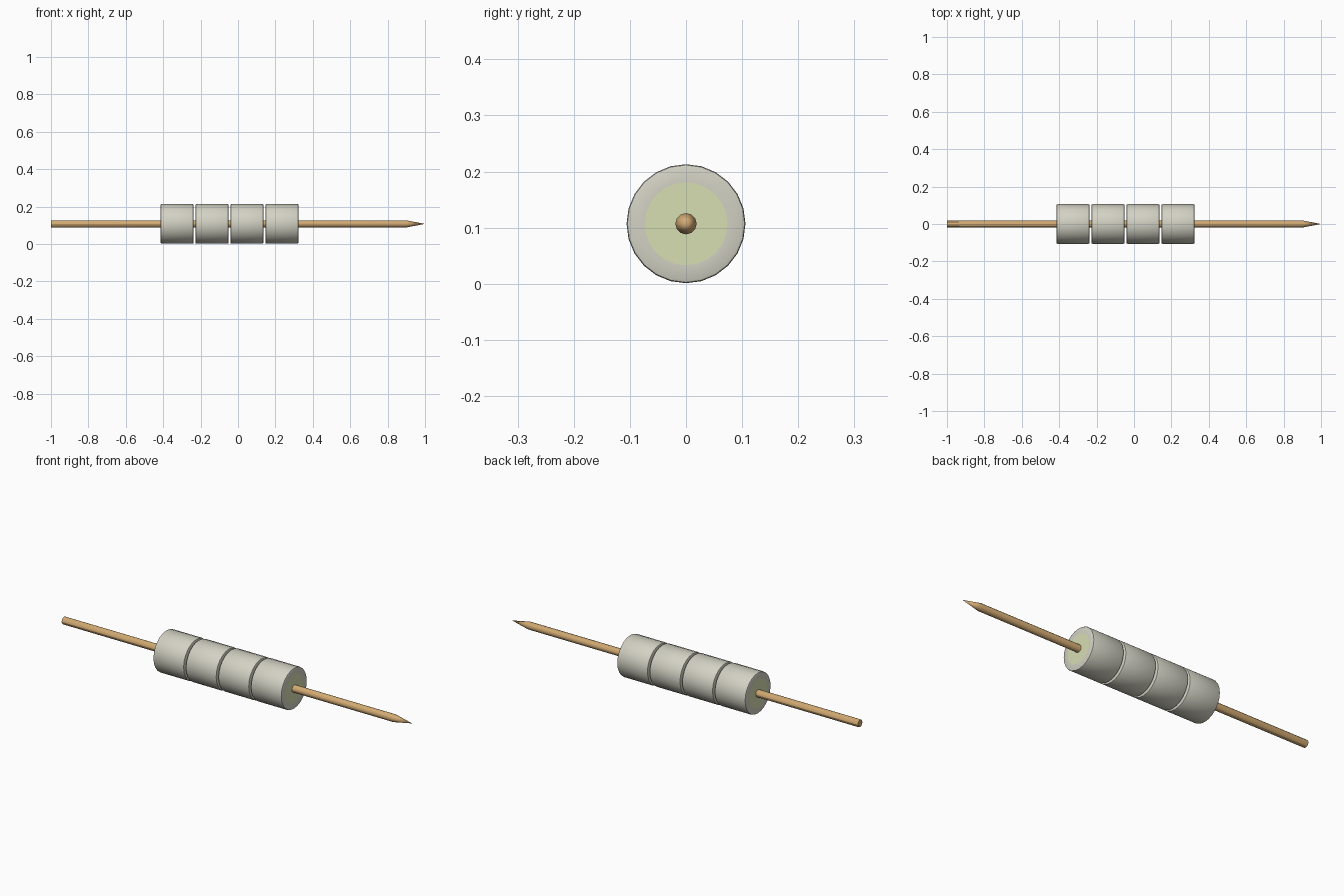
import bpy, bmesh, math

cube = bpy.data.objects.get("Cube")
if cube:
    bpy.data.objects.remove(cube, do_unlink=True)

AXIS_Z = 0.107


def material(name, rgb):
    mat = bpy.data.materials.new(name)
    mat.use_nodes = True
    mat.diffuse_color = (*rgb, 1)
    mat.node_tree.nodes["Principled BSDF"].inputs["Base Color"].default_value = (*rgb, 1)
    return mat


wood = material("wood", (0.64, 0.40, 0.17))
rind = material("pale grey", (0.65, 0.64, 0.55))
core = material("pale green", (0.68, 0.73, 0.45))


def lathe(name, profile, sides, x, mats):
    """Spin (x, radius) points around the long axis."""
    bm = bmesh.new()
    rings = []
    for px, r in profile:
        if r == 0:
            rings.append([bm.verts.new((px, 0, 0))] * sides)
        else:
            rings.append([bm.verts.new((px, r * math.cos(a), r * math.sin(a)))
                          for a in (2 * math.pi * i / sides for i in range(sides))])
    for r0, r1 in zip(rings, rings[1:]):
        for i in range(sides):
            j = (i + 1) % sides
            corners = dict.fromkeys((r0[i], r0[j], r1[j], r1[i]))
            bm.faces.new(list(corners))
    bmesh.ops.recalc_face_normals(bm, faces=bm.faces)
    mesh = bpy.data.meshes.new(name)
    bm.to_mesh(mesh)
    bm.free()
    for m in mats:
        mesh.materials.append(m)
    obj = bpy.data.objects.new(name, mesh)
    obj.location = (x, 0, AXIS_Z)
    bpy.context.collection.objects.link(obj)
    bpy.ops.object.select_all(action="DESELECT")
    obj.select_set(True)
    bpy.context.view_layer.objects.active = obj
    bpy.ops.object.shade_smooth_by_angle(angle=math.radians(30))
    return obj


# Pointed skewer
R = 0.019
lathe("skewer", [(-1, 0), (-1, R), (0.9, R), (1, 0)], 12, 0, [wood])

# Four bevelled slices, each with a green core on both ends
H, OUTER, CORE, BEVEL = 0.088, 0.106, 0.074, 0.005
half = [(H, 0), (H, CORE), (H, OUTER - BEVEL),
        (H - 0.3 * BEVEL, OUTER - 0.3 * BEVEL), (H - BEVEL, OUTER)]
profile = [(-x, r) for x, r in half] + half[::-1]
for n in range(4):
    piece = lathe(f"slice_{n + 1}", profile, 24, -0.326 + 0.187 * n, [rind, core])
    for face in piece.data.polygons:
        c = face.center
        if math.hypot(c.y, c.z) < CORE * 0.9:
            face.material_index = 1
